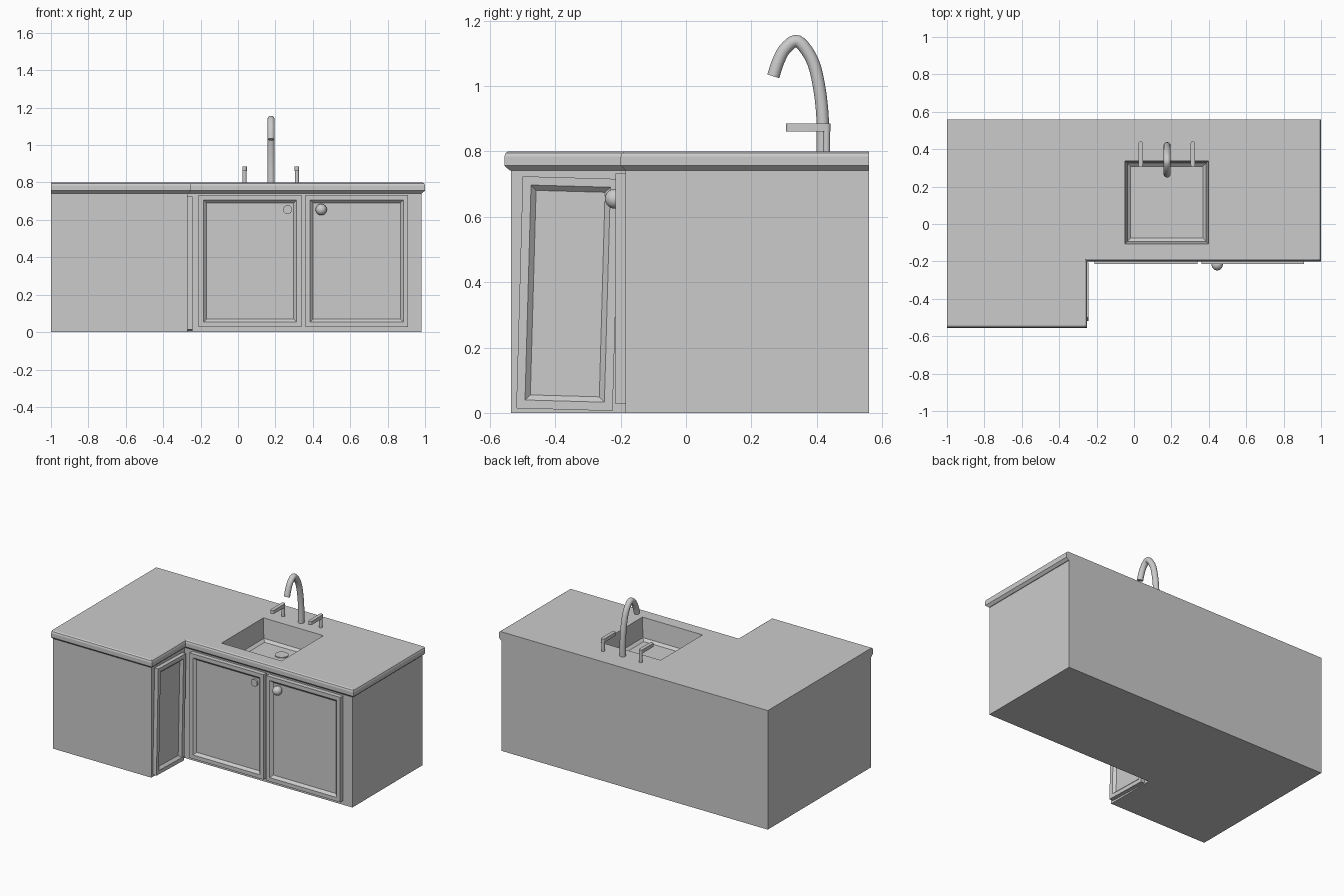
import bpy, bmesh, math
from mathutils import Matrix, Vector

cube = bpy.data.objects.get("Cube")
if cube:
    bpy.data.objects.remove(cube, do_unlink=True)

grey = bpy.data.materials.new("plain_grey")
grey.use_nodes = True
grey.diffuse_color = (0.6, 0.6, 0.6, 1)
grey.node_tree.nodes["Principled BSDF"].inputs["Base Color"].default_value = (0.6, 0.6, 0.6, 1)


def finish(name, bm, smooth=False, matrix=Matrix()):
    bmesh.ops.transform(bm, matrix=matrix, verts=bm.verts)
    bmesh.ops.recalc_face_normals(bm, faces=bm.faces)
    mesh = bpy.data.meshes.new(name)
    bm.to_mesh(mesh)
    bm.free()
    mesh.materials.append(grey)
    ob = bpy.data.objects.new(name, mesh)
    bpy.context.collection.objects.link(ob)
    if smooth:
        bpy.ops.object.select_all(action='DESELECT')
        ob.select_set(True)
        bpy.context.view_layer.objects.active = ob
        bpy.ops.object.shade_smooth_by_angle(angle=math.radians(40))
    return ob


def loft(name, rings, smooth=False, matrix=Matrix()):
    """Skin a stack of equal rings and cap both ends."""
    bm = bmesh.new()
    loops = [[bm.verts.new(p) for p in ring] for ring in rings]
    n = len(loops[0])
    for a, b in zip(loops, loops[1:]):
        for i in range(n):
            j = (i + 1) % n
            bm.faces.new((a[i], a[j], b[j], b[i]))
    bm.faces.new(loops[0])
    bm.faces.new(loops[-1])
    return finish(name, bm, smooth, matrix)


def l_shape(z, inset, right, corner, front, step):
    """L outline; only the front and right-hand edges are inset."""
    o = inset
    return [(-1, 0.56, z), (-1, front + o, z), (corner - o, front + o, z),
            (corner - o, step + o, z), (right - o, step + o, z), (right - o, 0.56, z)]


def rect(x0, x1, y0, y1, z, inset):
    o = inset
    return [(x0 + o, y0 + o, z), (x1 - o, y0 + o, z), (x1 - o, y1 - o, z), (x0 + o, y1 - o, z)]


def cylinder(name, radius, height, centre, axis='Z', sides=24):
    bm = bmesh.new()
    bmesh.ops.create_cone(bm, cap_ends=True, segments=sides, radius1=radius,
                          radius2=radius, depth=height)
    turn = Matrix.Rotation(math.pi / 2, 4, 'X') if axis == 'Y' else Matrix()
    return finish(name, bm, True, Matrix.Translation(centre) @ turn)


# Cabinet body and worktop with an eased front edge
body = loft("cabinet_body", [l_shape(z, 0, 0.98, -0.27, -0.535, -0.185) for z in (0, 0.742)])
edge = [(0.742, 0.016), (0.757, 0), (0.784, 0), (0.795, 0.004), (0.8, 0.012)]
worktop = loft("worktop", [l_shape(z, o, 1, -0.25, -0.556, -0.2) for z, o in edge])

# Sink basin cut through worktop and body
basin = [(0.82, 0), (0.67, 0.014), (0.655, 0.032)]
cutter = loft("sink_cutter", [rect(-0.05, 0.4, -0.108, 0.34, z, o) for z, o in basin])
for ob in (body, worktop):
    mod = ob.modifiers.new("sink_hole", 'BOOLEAN')
    mod.operation = 'DIFFERENCE'
    mod.solver = 'EXACT'
    mod.object = cutter
    bpy.ops.object.select_all(action='DESELECT')
    bpy.context.view_layer.objects.active = ob
    ob.select_set(True)
    bpy.ops.object.modifier_apply(modifier=mod.name)
bpy.data.objects.remove(cutter, do_unlink=True)
cylinder("sink_drain", 0.042, 0.008, (0.175, 0.214, 0.657))


# Doors with a recessed panel: local x across, z up, facing -y
def door(name, width, height, thick, matrix):
    w, h = width / 2, height / 2
    steps = [(0, 0), (thick, 0), (thick, 0.026), (thick - 0.016, 0.042)]
    rings = [[(x, -d, z) for x, z, _ in rect(-w, w, -h, h, 0, o)] for d, o in steps]
    return loft(name, rings, matrix=matrix)


for name, x in (("right_front_door", 0.065), ("left_front_door", 0.635)):
    door(name, 0.55, 0.705, 0.03, Matrix.Translation((x, -0.185, 0.38)))
tilt = Matrix.Rotation(math.radians(-1.6), 4, 'X') @ Matrix.Rotation(math.pi / 2, 4, 'Z')
door("side_door", 0.295, 0.71, 0.027, Matrix.Translation((-0.27, -0.362, 0.365)) @ tilt)

# Door knobs
cylinder("flat_knob", 0.024, 0.012, (0.265, -0.203, 0.655), 'Y')
bm = bmesh.new()
bmesh.ops.create_uvsphere(bm, u_segments=24, v_segments=16, radius=0.03)
finish("round_knob", bm, True, Matrix.Translation((0.445, -0.218, 0.655)))

# Curved tap spout swept along a smoothed path
path = [(0.418, 0.79), (0.418, 0.9), (0.407, 1.0), (0.385, 1.082), (0.342, 1.137),
        (0.304, 1.115), (0.282, 1.075), (0.267, 1.03)]
pts = [Vector((0.177, y, z)) for y, z in path]
ext = [2 * pts[0] - pts[1]] + pts + [2 * pts[-1] - pts[-2]]
centres = []
for a, b, c, d in zip(ext, ext[1:], ext[2:], ext[3:]):
    for k in range(5):
        t = k / 5
        centres.append(0.5 * (2 * b + (c - a) * t + (2 * a - 5 * b + 4 * c - d) * t ** 2
                              + (3 * b - a - 3 * c + d) * t ** 3))
centres.append(pts[-1])
rings = []
for i, c in enumerate(centres):
    tangent = (centres[min(i + 1, len(centres) - 1)] - centres[max(i - 1, 0)]).normalized()
    side = Vector((1, 0, 0))
    up = tangent.cross(side)
    angles = [math.tau * k / 20 for k in range(20)]
    rings.append([c + 0.019 * (math.cos(a) * side + math.sin(a) * up) for a in angles])
loft("tap_spout", rings, smooth=True)

# Tap handles: round post with a round-ended lever
for label, x in (("right", 0.035), ("left", 0.315)):
    cylinder(label + "_handle_post", 0.011, 0.075, (x, 0.43, 0.83))
    outline = []
    for y, start in ((0.43, 0), (0.318, math.pi)):
        for k in range(9):
            a = start + math.pi * k / 8
            outline.append((x + 0.012 * math.cos(a), y + 0.012 * math.sin(a)))
    loft(label + "_handle_lever", [[(u, v, z) for u, v in outline] for z in (0.861, 0.885)], smooth=True)
